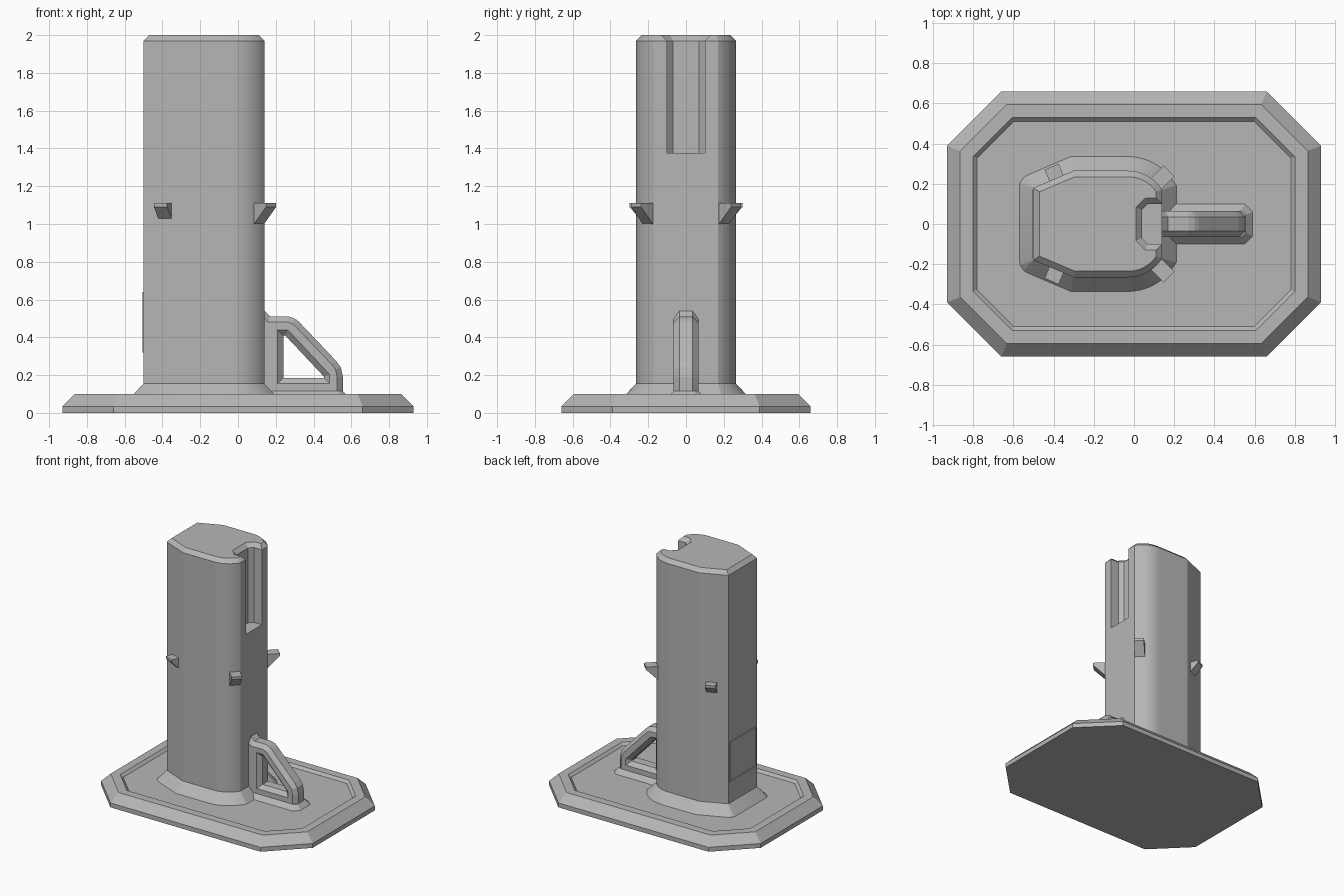
import bpy, bmesh, math
from mathutils import Vector

cube = bpy.data.objects.get("Cube")
if cube:
    bpy.data.objects.remove(cube, do_unlink=True)

grey = bpy.data.materials.new("mid grey")
grey.use_nodes = True
grey.diffuse_color = (0.47, 0.47, 0.47, 1)
grey.node_tree.nodes["Principled BSDF"].inputs["Base Color"].default_value = (0.47, 0.47, 0.47, 1)


def offset(outline, d):
    """Grow (or shrink, d < 0) a counter-clockwise outline with mitred corners."""
    pts = [Vector(p) for p in outline]
    result = []
    for i, p in enumerate(pts):
        a = (p - pts[i - 1]).normalized()
        b = (pts[(i + 1) % len(pts)] - p).normalized()
        na, nb = Vector((a.y, -a.x)), Vector((b.y, -b.x))
        result.append(p + (na + nb) * d / (1 + na.dot(nb)))
    return result


def loft(name, outline, levels, side=False):
    """Skin an outline through (height, offset) levels along z, or along y if side."""
    bm = bmesh.new()
    rings = []
    for h, d in levels:
        rings.append([bm.verts.new((u, h, v) if side else (u, v, h))
                      for u, v in offset(outline, d)])
    n = len(outline)
    for low, high in zip(rings, rings[1:]):
        for i in range(n):
            j = (i + 1) % n
            bm.faces.new((low[i], low[j], high[j], high[i]))
    bm.faces.new(rings[0][::-1])
    bm.faces.new(rings[-1])
    bmesh.ops.recalc_face_normals(bm, faces=bm.faces)
    mesh = bpy.data.meshes.new(name)
    bm.to_mesh(mesh)
    bm.free()
    mesh.materials.append(grey)
    obj = bpy.data.objects.new(name, mesh)
    bpy.context.collection.objects.link(obj)
    return obj


def activate(obj):
    bpy.ops.object.select_all(action='DESELECT')
    obj.select_set(True)
    bpy.context.view_layer.objects.active = obj


def cut(obj, cutter):
    cutter.hide_render = True
    mod = obj.modifiers.new("cut", 'BOOLEAN')
    mod.operation = 'DIFFERENCE'
    mod.solver = 'EXACT'
    mod.object = cutter
    activate(obj)
    bpy.ops.object.modifier_apply(modifier=mod.name)
    bpy.data.objects.remove(cutter, do_unlink=True)


def smooth(obj):
    activate(obj)
    bpy.ops.object.shade_smooth_by_angle(angle=math.radians(15))


def mirrored(half):
    """Complete a half outline (y > 0, running from +x to -x) across the x axis."""
    return half + [(x, -y) for x, y in reversed(half)]


# Base plate with bevelled rim and shallow recessed floor
loft("base_plate", mirrored([(0.93, 0.39), (0.66, 0.66), (-0.66, 0.66), (-0.93, 0.39)]),
     [(0, 0), (0.035, 0), (0.1, -0.065), (0.1, -0.13), (0.08, -0.15)])

# Column: flat front, rounded shoulders, tapered back
START = math.acos(0.17 / 0.2)
shoulder = []
for i in range(11):
    t = START + (math.pi / 2 - START) * i / 10
    shoulder.append((-0.03 + 0.2 * math.cos(t), 0.065 + 0.2 * math.sin(t)))
back_edge = (-0.3, 0.265)
column = loft("column", mirrored(shoulder + [back_edge, (-0.5, 0.18)]),
              [(0.07, 0), (1.97, 0), (2.0, -0.03)])

# Slot in the upper column, flared at the mouth
slot = loft("slot_cutter", mirrored([(0.4, 0.1), (0.07, 0.1), (0.04, 0.07)]),
            [(1.375, 0), (1.97, 0), (2.03, 0.06)])
cut(column, slot)
smooth(column)

# Flared skirt around the column foot, with rounded back corners
corner = [(-0.496 + 0.004 * math.cos(math.radians(a)), 0.177 + 0.004 * math.sin(math.radians(a)))
          for a in (113, 135, 158, 180)]
skirt = loft("column_skirt", mirrored(shoulder + [back_edge] + corner),
             [(0.075, 0.075), (0.155, 0)])
smooth(skirt)

# Triangular loop handle with chamfered edges
handle = loft("loop_handle",
              [(0.1, 0.05), (0.555, 0.05), (0.555, 0.19), (0.545, 0.24), (0.52, 0.275),
               (0.32, 0.485), (0.3, 0.5), (0.27, 0.51), (0.17, 0.51), (0.1, 0.58)],
              [(-0.065, -0.03), (-0.035, 0), (0.035, 0), (0.065, -0.03)], side=True)
hole = loft("hole_cutter",
            [(0.24, 0.185), (0.455, 0.185), (0.455, 0.192), (0.25, 0.41), (0.24, 0.41)],
            [(-0.095, 0.06), (-0.035, 0), (0.035, 0), (0.095, 0.06)], side=True)
cut(handle, hole)

# Flared foot under the handle
loft("handle_foot", mirrored([(0.59, 0.06), (0.55, 0.1), (0.1, 0.1)]),
     [(0.08, 0), (0.115, -0.035)])

# Four small wedge lugs standing out from the column
wedges = {"front": ((0.175, 0.265), 45, 0.087), "back": ((-0.41, 0.285), 113, 0.055)}
for place, (tip, angle, reach) in wedges.items():
    for side_name, s in (("left", 1), ("right", -1)):
        root = -reach - 0.03
        lug = loft(f"{place}_{side_name}_lug",
                   [(root, 1.09 + root), (0, 1.09), (0, 1.11), (root, 1.11)],
                   [(-0.038, 0), (0.038, 0)], side=True)
        lug.location = (tip[0], s * tip[1], 0)
        lug.rotation_euler.z = s * math.radians(angle)

# Thin raised border on the back face
for name, y, z, w, h in (("top", 0, 0.635, 0.34, 0.01), ("bottom", 0, 0.325, 0.34, 0.01),
                         ("left", 0.165, 0.48, 0.01, 0.32), ("right", -0.165, 0.48, 0.01, 0.32)):
    loft(f"back_border_{name}", [(-0.505, z - h / 2), (-0.495, z - h / 2),
                                 (-0.495, z + h / 2), (-0.505, z + h / 2)],
         [(y - w / 2, 0), (y + w / 2, 0)], side=True)
